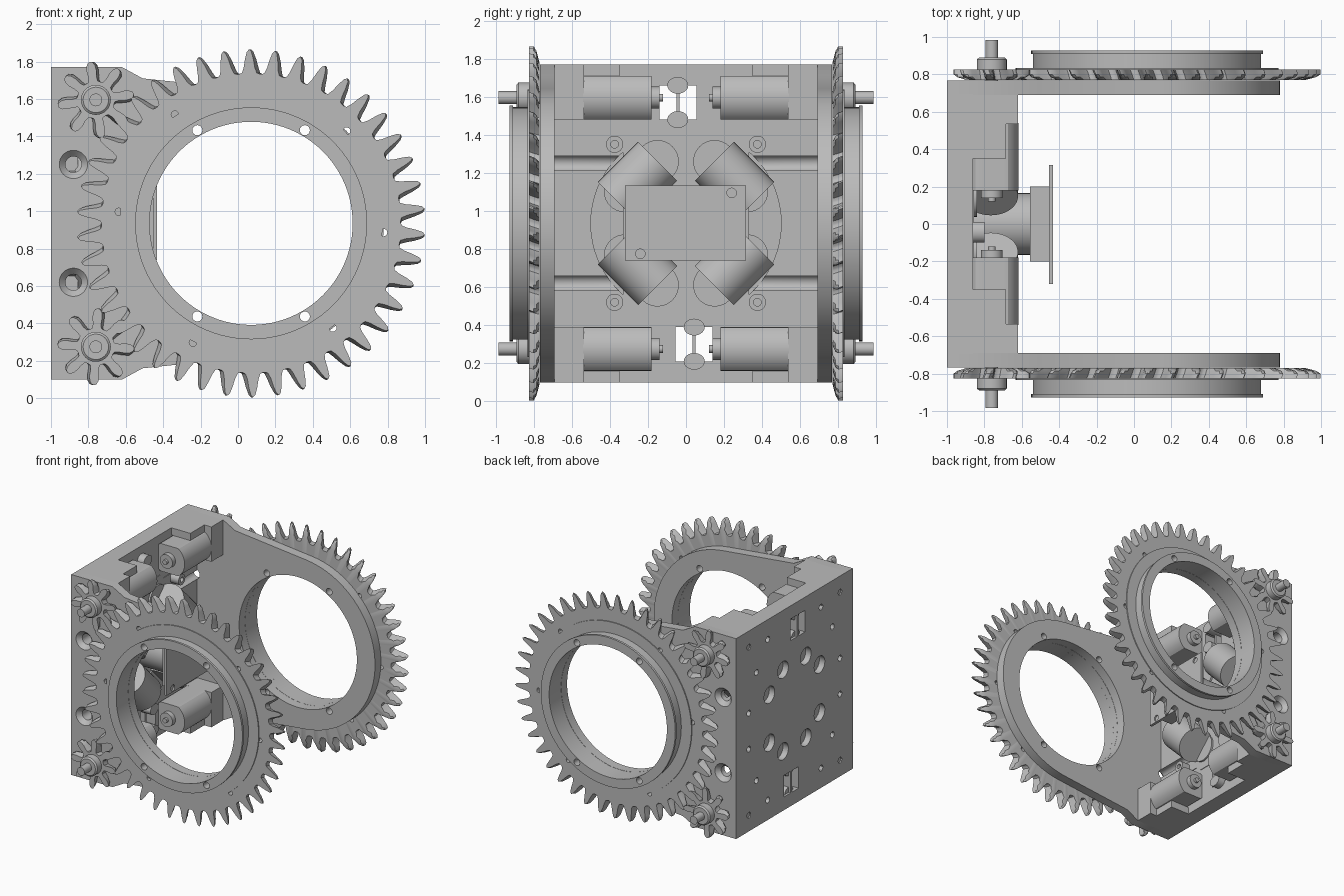
import bpy, bmesh
from math import sin, cos, pi, radians, sqrt

if "Cube" in bpy.data.objects:
    bpy.data.objects.remove(bpy.data.objects["Cube"])

grey = bpy.data.materials.new("plain_grey")
grey.use_nodes = True
grey.diffuse_color = (0.5, 0.5, 0.5, 1)
grey.node_tree.nodes["Principled BSDF"].inputs["Base Color"].default_value = (0.5, 0.5, 0.5, 1)

ZC = 0.935            # middle height
WX = 0.07             # wheel centre x
HOLE = 0.543          # wheel bore
SIDES = (1, -1)


def at(axis, p, q, t):
    return (t, p, q) if axis == "x" else (p, t, q)


def loft(name, loops, closed=False):
    """Skin point loops; cap the ends, or join last to first when closed."""
    bm = bmesh.new()
    rows = [[bm.verts.new(p) for p in loop] for loop in loops]
    n = len(rows[0])
    pairs = list(zip(rows, rows[1:])) + ([(rows[-1], rows[0])] if closed else [])
    for a, b in pairs:
        for i in range(n):
            j = (i + 1) % n
            bm.faces.new((a[i], a[j], b[j], b[i]))
    if not closed:
        bm.faces.new(rows[0][::-1])
        bm.faces.new(rows[-1])
    bmesh.ops.recalc_face_normals(bm, faces=bm.faces)
    mesh = bpy.data.meshes.new(name)
    bm.to_mesh(mesh)
    bm.free()
    mesh.materials.append(grey)
    ob = bpy.data.objects.new(name, mesh)
    bpy.context.collection.objects.link(ob)
    return ob


def prism(name, axis, pts, a, b):
    return loft(name, [[at(axis, p, q, t) for p, q in pts] for t in (a, b)])


def box(name, x, y, z):
    return prism(name, "x", [(y[0], z[0]), (y[1], z[0]), (y[1], z[1]), (y[0], z[1])], *x)


def circle(c, r, n=32):
    return [(c[0] + r * cos(2 * pi * i / n), c[1] + r * sin(2 * pi * i / n)) for i in range(n)]


def cyl(name, axis, c, r, a, b, r2=None, n=32):
    ends = ((r, a), (r if r2 is None else r2, b))
    return loft(name, [[at(axis, p, q, t) for p, q in circle(c, k, n)] for k, t in ends])


def lathe(name, axis, c, profile, n=96):
    """Closed ring from (radius, offset) pairs."""
    return loft(name, [[at(axis, p, q, t) for p, q in circle(c, r, n)] for r, t in profile], True)


def cut(ob, cutters):
    for c in cutters:
        m = ob.modifiers.new("cut", "BOOLEAN")
        m.object = c
        m.solver = "EXACT"
    dg = bpy.context.evaluated_depsgraph_get()
    mesh = bpy.data.meshes.new_from_object(ob.evaluated_get(dg))
    ob.modifiers.clear()
    ob.data = mesh
    for c in cutters:
        bpy.data.objects.remove(c)


def gear(name, c, teeth, root, tip, bore, s, start, twist, shape):
    """Crowned, slightly twisted spur gear whose inner side is bevelled."""
    def layer(y, top, turn):
        pts = []
        for k in range(teeth):
            for f, h in shape:
                a = start + turn + 2 * pi * (k + f) / teeth
                r = root + (tip - root) * min(h, top)
                pts.append((c[0] + r * cos(a), s * y, c[1] + r * sin(a)))
        return pts

    def inner(y):
        return [(c[0] + bore * cos(a), s * y, c[1] + bore * sin(a))
                for a in (start + 2 * pi * (k + f) / teeth for k in range(teeth) for f, h in shape)]
    return loft(name, [layer(.77, .35, -twist), layer(.785, .8, -twist / 2), layer(.8, 1, 0),
                       layer(.825, 1, twist), inner(.825), inner(.77)], True)


def mirrored(half):
    return [(-f, h) for f, h in half[::-1]] + [(0, 1)] + half


WHEEL_TOOTH = mirrored([(.09, .9), (.17, .6), (.24, .25), (.33, .04), (.45, 0)])
PINION_TOOTH = mirrored([(.08, .97), (.16, .8), (.21, .55), (.22, .25), (.3, .03), (.42, 0)])


def bolt_cutters():
    return [cyl("cutter", "y", (WX + .575 * cos(radians(a)), ZC + .575 * sin(radians(a))), .027, -1.2, 1.2, n=16)
            for a in (60, 120, 240, 300)]


def side_holes():
    return [cyl("cutter", "y", (-.88, ZC + k * .315), .043, -1.2, 1.2) for k in SIDES]


# Base plate with round recess, slots and back holes
base = box("base_plate", (-1, -.86), (-.695, .695), (.1, 1.77))
cutters = [cyl("cutter", "x", (0, ZC), .5, -.93, -.8, n=64)] + side_holes()
for k in SIDES:
    z0, z1 = sorted((ZC + k * .545, ZC + k * .725))
    y0, y1 = sorted((-k * .14, k * .055))
    cutters.append(box("cutter", (-1.1, -.8), (y0, y1), (z0, z1)))
    for j in SIDES:
        for y, z in ((.15, .34), (.33, .2)):
            cutters.append(cyl("cutter", "x", (j * y, ZC + k * z), .07, -1.1, -.95))
        for y, z in ((.35, .67), (.6, .7), (.5, .45), (.6, .15)):
            cutters.append(cyl("cutter", "x", (j * y, ZC + k * z), .025, -1.1, -.95, n=12))
cut(base, cutters)

# Raised middle plate
outline = [(.2, .5), (.24, .46), (.33, .46), (.33, -.46), (.24, -.46), (.2, -.5)]
prism("middle_plate", "x", [(y, ZC + z) for y, z in outline] +
      [(-y, ZC + z) for y, z in outline[::-1]], -.94, -.855)

for s in SIDES:
    side = "back" if s > 0 else "front"
    # Side frame reaching round the wheel
    arc = [(WX + .71 * cos(radians(a)), ZC + .71 * sin(radians(a))) for a in range(84, -85, -4)]
    pts = [(-1, .1), (-1, 1.77), (-.62, 1.77), (-.51, 1.71)] + arc + [(-.51, .16), (-.62, .1)]
    frame = prism(side + "_side_frame", "y", pts, s * .69, s * .768)
    cut(frame, [cyl("cutter", "y", (WX, ZC), HOLE, s * .6, s * .9, n=96)] + bolt_cutters() + side_holes() +
        [cyl("cutter", "y", (-.88, ZC + k * .315), .04, s * .73, s * .78, .087) for k in SIDES])

    # Big wheel gear and its ring
    wheel = gear(side + "_wheel_gear", (WX, ZC), 42, .80, .93, HOLE, s, pi / 2, .012, WHEEL_TOOTH)
    cut(wheel, bolt_cutters() +
        [cyl("cutter", "y", (WX + .71 * cos(radians(a)), ZC + .71 * sin(radians(a))), .02, s * .7, s * .9, n=12)
         for a in (-4, 44, 125, 175, 244, 308)])
    ring = lathe(side + "_wheel_ring", "y", (WX, ZC),
                 [(HOLE, s * .82), (.703, s * .82), (.703, s * .833), (.61, s * .833),
                  (.61, s * .908), (.62, s * .908), (.62, s * .927), (HOLE, s * .927)])
    cut(ring, bolt_cutters())

    for k in SIDES:
        level = "upper_" if k > 0 else "lower_"
        part = side + "_" + level
        mz = ZC + k * .66
        # Small drive gear, hub and shaft
        gear(part + "pinion", (-.76, mz), 8, .10, .205, .03, s, pi / 2 + k * .1, .05, PINION_TOOTH)
        cyl(part + "hub", "y", (-.76, mz), .08, s * .80, s * .88)
        cyl(part + "hub_rim", "y", (-.76, mz), .08, s * .88, s * .89, .068)
        cyl(part + "shaft", "y", (-.76, mz), .034, s * .5, s * .985)

        # Motor with flat top and bottom, and end cap
        flat = [(-.76 + (x + .76), max(mz - .115, min(mz + .115, z))) for x, z in circle((-.76, mz), .142, 48)]
        prism(part + "motor", "y", flat, s * .18, s * .54)
        cyl(part + "motor_cap", "y", (-.76, mz), .058, s * .14, s * .19)
        cyl(part + "motor_pin", "y", (-.76, mz), .02, s * .12, s * .15, n=16)

        # Corner block and shelf round the motor
        y0, y1 = sorted((s * .535, s * .7))
        z0, z1 = sorted((ZC + k * .545, ZC + k * .835))
        box(part + "corner_block", (-.99, -.62), (y0, y1), (z0, z1))
        y0, y1 = sorted((s * .35, s * .54))
        z0, z1 = sorted((ZC + k * .775, ZC + k * .835))
        box(part + "motor_shelf", (-.99, -.685), (y0, y1), (z0, z1))

        # Slanted drum with a disc on either side
        c = (-.765, s * .255, ZC + k * .22)
        h = sqrt(.5)
        loops = []
        for t in (-.15, .15):
            loops.append([(c[0] + .145 * sin(a), c[1] + s * h * (t + .145 * cos(a)),
                           c[2] + k * h * (.145 * cos(a) - t))
                          for a in (2 * pi * i / 40 for i in range(40))])
        loft(part + "drum", loops)
        cyl(part + "disc", "x", (s * .15, ZC + k * .325), .112, -.9, -.84)
        cyl(part + "outer_disc", "x", (s * .32, ZC + k * .17), .112, -.94, -.87)

        # Screw post
        lathe(part + "screw_post", "x", (s * .375, ZC + k * .415),
              [(.045, -.9), (.045, -.78), (.02, -.78), (.02, -.9)], 24)

# Bar and rounded catches in each slot
for k in SIDES:
    level = "upper_" if k > 0 else "lower_"
    y = -k * .043
    box(level + "slot_bar", (-1, -.88), (y - .008, y + .008), (ZC + k * .635 - .1, ZC + k * .635 + .1))
    for z in (.545, .725):
        catch = cyl(level + "slot_catch", "x", (y, ZC + k * z), .055, -.98, -.8)
        for v in catch.data.vertices:
            v.co.z = ZC + k * z + (v.co.z - ZC - k * z) * .8

# Central sensor: stem, housing and board
cyl("sensor_stem", "x", (0, ZC), .165, -.94, -.55, n=48)
box("sensor_housing", (-.557, -.453), (-.2, .2), (ZC - .19, ZC + .19))
board = box("sensor_board", (-.455, -.433), (-.32, .315), (.74, 1.135))
cut(board, [cyl("cutter", "x", (k * .24, ZC + k * .16), .025, -.445, -.4, n=20) for k in SIDES])

# Smooth shading on round surfaces, sharp elsewhere
bpy.ops.object.select_all(action="DESELECT")
for ob in bpy.context.collection.objects:
    if ob.type == "MESH":
        ob.select_set(True)
        bpy.context.view_layer.objects.active = ob
bpy.ops.object.shade_smooth_by_angle(angle=radians(30))
